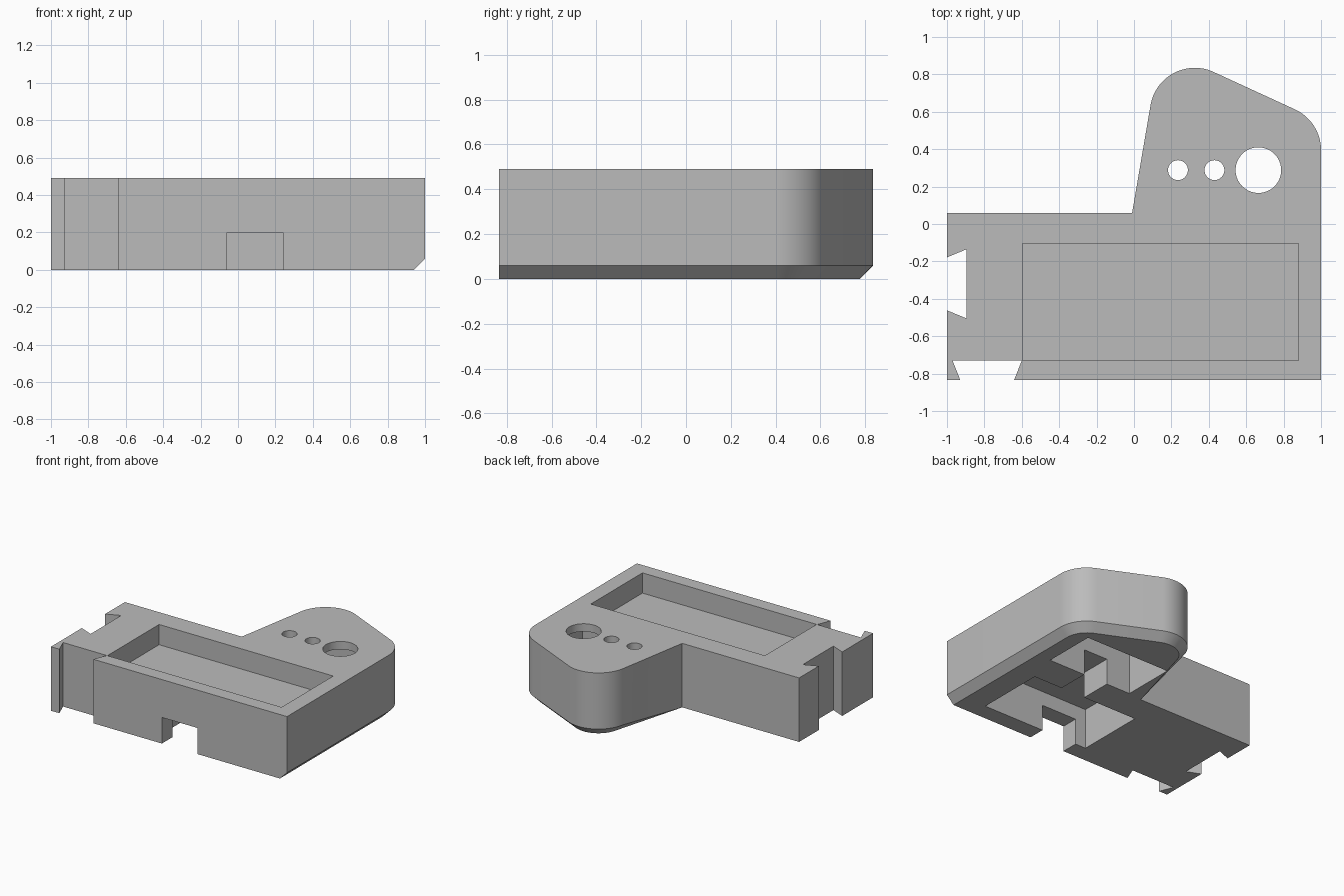
import bpy, bmesh, math
from mathutils import Vector

if "Cube" in bpy.data.objects:
    bpy.data.objects.remove(bpy.data.objects["Cube"], do_unlink=True)

H, CH = 0.49, 0.06          # body height, bottom chamfer
FRONT, BACK = -0.835, 0.06  # depth range of the base block

grey = bpy.data.materials.new("plain grey")
grey.use_nodes = True
grey.diffuse_color = (0.5, 0.5, 0.5, 1)
grey.node_tree.nodes["Principled BSDF"].inputs["Base Color"].default_value = (0.5, 0.5, 0.5, 1)


def add_object(name, bm):
    bmesh.ops.recalc_face_normals(bm, faces=bm.faces)
    mesh = bpy.data.meshes.new(name)
    bm.to_mesh(mesh)
    bm.free()
    mesh.materials.append(grey)
    obj = bpy.data.objects.new(name, mesh)
    bpy.context.collection.objects.link(obj)
    return obj


def prism(name, outline, z0, z1):
    bm = bmesh.new()
    base = bm.faces.new([bm.verts.new((x, y, z0)) for x, y in outline])
    top = bmesh.ops.extrude_face_region(bm, geom=[base])["geom"]
    bmesh.ops.translate(bm, vec=(0, 0, z1 - z0), verts=[v for v in top if isinstance(v, bmesh.types.BMVert)])
    return add_object(name, bm)


def box(name, x0, x1, y0, y1, z0, z1):
    return prism(name, [(x0, y0), (x1, y0), (x1, y1), (x0, y1)], z0, z1)


def circle(cx, cy, r, n=64):
    return [(cx + r * math.cos(math.tau * i / n), cy + r * math.sin(math.tau * i / n)) for i in range(n)]


# Rounded wing: hull of two chamfered posts and the right half of the base
def rounded_wing():
    points = []
    for cx, cy in ((0.325, 0.595), (0.76, 0.395)):
        for r, z in ((0.24 - CH, 0), (0.24, CH), (0.24, H)):
            points += [(x, y, z) for x, y in circle(cx, cy, r)]
    for x, y in ((-0.01, BACK), (-0.01, FRONT)):
        points += [(x, y, 0), (x, y, H)]
    points += [(1 - CH, FRONT, 0), (1, FRONT, CH), (1, FRONT, H)]
    bm = bmesh.new()
    for p in points:
        bm.verts.new(p)
    hull = bmesh.ops.convex_hull(bm, input=bm.verts)
    loose = {v for v in hull["geom_interior"] + hull["geom_unused"] if isinstance(v, bmesh.types.BMVert)}
    bmesh.ops.delete(bm, geom=list(loose), context="VERTS")
    bmesh.ops.dissolve_limit(bm, angle_limit=0.002, verts=bm.verts, edges=bm.edges)
    return add_object("rounded_wing", bm)


body = box("body", -1, 0.2, FRONT, BACK, 0, H)
wing = rounded_wing()

cutters = [
    # Dovetail slots in the left end and the front
    prism("side_dovetail", [(-1.04, -0.195), (-1.04, -0.445), (-0.895, -0.505), (-0.895, -0.135)], -0.1, 0.6),
    prism("front_dovetail", [(-0.913, -0.875), (-0.657, -0.875), (-0.6, -0.73), (-0.97, -0.73)], -0.1, 0.6),
    # Shallow tray in the top
    box("top_tray", -0.595, 0.88, -0.73, -0.105, 0.335, 0.6),
    # Underside pockets with the channels that link them
    box("front_pocket", -0.15, 0.76, -0.705, -0.17, -0.1, 0.31),
    box("back_pocket", 0.105, 0.825, 0.075, 0.485, -0.1, 0.43),
    box("link_channel", 0.31, 0.515, -0.25, 0.15, -0.1, 0.2),
    box("cable_channel", -0.06, 0.24, -0.9, -0.6, -0.1, 0.2),
]
# Round holes through the wing top
for i, (x, r) in enumerate(((0.235, 0.053), (0.43, 0.053), (0.665, 0.122))):
    cutters.append(prism(f"hole_{i}", circle(x, 0.288, r, 48), 0.35, 0.6))

for tool in [wing] + cutters:
    mod = body.modifiers.new(tool.name, "BOOLEAN")
    mod.operation = "UNION" if tool == wing else "DIFFERENCE"
    mod.solver = "EXACT"
    mod.object = tool

# Bake the cuts and drop the tools
bpy.context.view_layer.update()
baked = bpy.data.meshes.new_from_object(body.evaluated_get(bpy.context.evaluated_depsgraph_get()))
body.modifiers.clear()
body.data = baked
for tool in [wing] + cutters:
    bpy.data.objects.remove(tool, do_unlink=True)
body.data.materials.clear()
body.data.materials.append(grey)
for poly in body.data.polygons:
    poly.material_index = 0

bpy.ops.object.select_all(action="DESELECT")
body.select_set(True)
bpy.context.view_layer.objects.active = body
bpy.ops.object.shade_smooth_by_angle(angle=math.radians(25))
